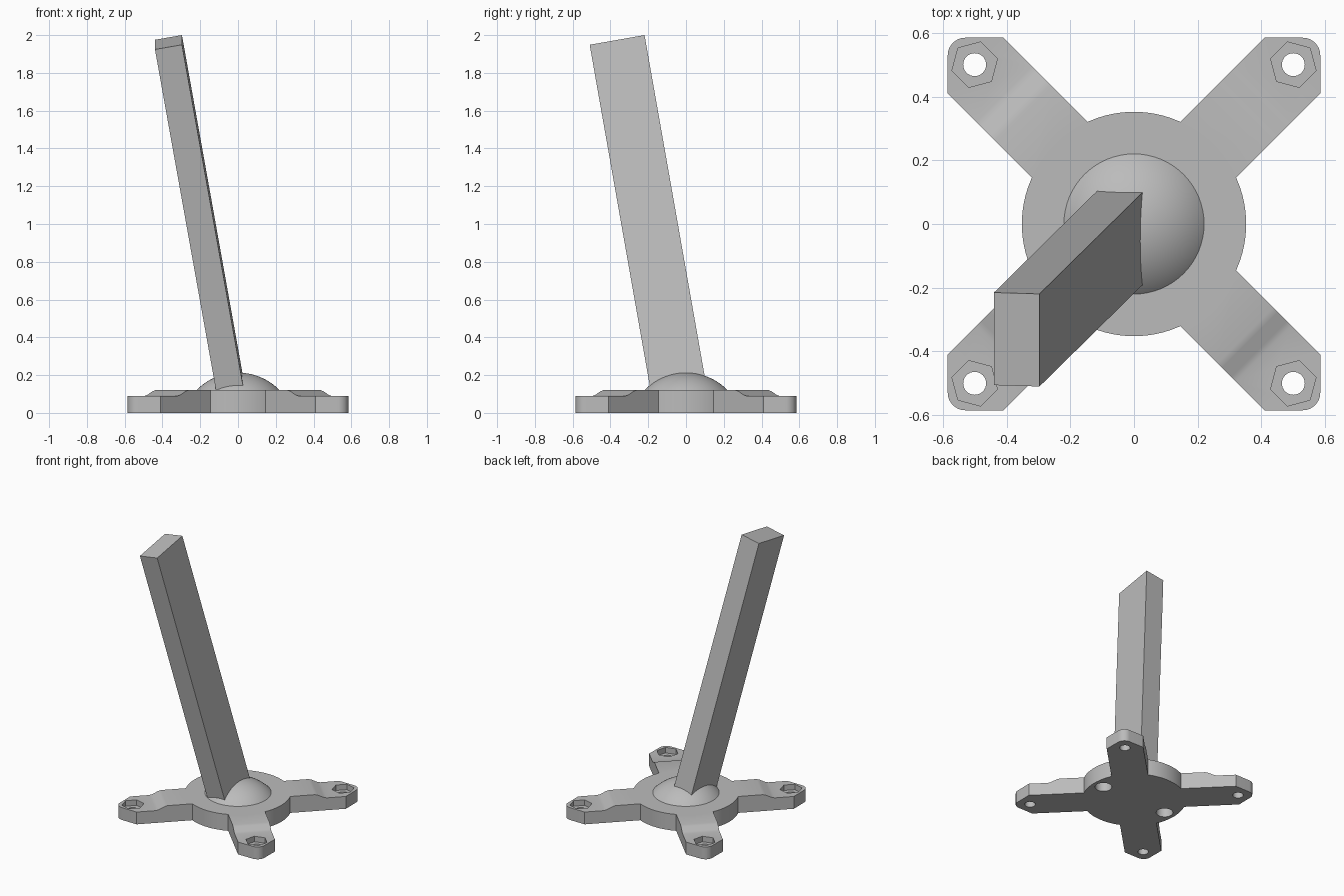
import bpy, bmesh
from math import radians, sin, cos, pi, sqrt
from mathutils import Matrix

cube = bpy.data.objects.get("Cube")
if cube:
    bpy.data.objects.remove(cube)

grey = bpy.data.materials.new("plain grey")
grey.use_nodes = True
COLOUR = (0.5, 0.5, 0.5, 1)
grey.diffuse_color = COLOUR
grey.node_tree.nodes["Principled BSDF"].inputs["Base Color"].default_value = COLOUR

DIAGONALS = [radians(45 + 90 * i) for i in range(4)]
PLATE = 0.12      # hub thickness
PAD = 0.09        # arm end thickness
HALF = 0.124      # arm half width
BOLT = 0.5 * sqrt(2)


def make(name, bm):
    bmesh.ops.recalc_face_normals(bm, faces=bm.faces)
    mesh = bpy.data.meshes.new(name)
    bm.to_mesh(mesh)
    bm.free()
    mesh.materials.append(grey)
    obj = bpy.data.objects.new(name, mesh)
    bpy.context.collection.objects.link(obj)
    return obj


def activate(obj):
    bpy.ops.object.select_all(action='DESELECT')
    obj.select_set(True)
    bpy.context.view_layer.objects.active = obj


def smooth(obj):
    activate(obj)
    bpy.ops.object.shade_smooth_by_angle(angle=radians(35))


def cylinder(bm, x, y, z0, z1, radius, sides, turn=0):
    place = Matrix.Translation((x, y, (z0 + z1) / 2)) @ Matrix.Rotation(turn, 4, 'Z')
    bmesh.ops.create_cone(bm, cap_ends=True, segments=sides, radius1=radius,
                          radius2=radius, depth=z1 - z0, matrix=place)


def combine(target, other, operation):
    mod = target.modifiers.new(operation.lower(), 'BOOLEAN')
    mod.operation = operation
    mod.solver = 'EXACT'
    mod.object = other
    activate(target)
    bpy.ops.object.modifier_apply(modifier=mod.name)
    bpy.data.objects.remove(other)


# Hub disc
bm = bmesh.new()
cylinder(bm, 0, 0, 0, PLATE, 0.352, 96)
base = make("mounting_base", bm)

# Four arms: lofted rows of (distance, half width, top height)
rows = [(0.2, HALF, PLATE), (0.495, HALF, PLATE), (0.515, HALF, 0.115),
        (0.555, HALF, 0.095), (0.575, HALF, PAD), (0.704, HALF, PAD)]
FILLET = 0.055
for i in range(6):
    a = radians(45 - i * 8.8)
    rows.append((0.749 + FILLET * cos(a), FILLET * sin(a), PAD))

bm = bmesh.new()
for angle in DIAGONALS:
    turn = Matrix.Rotation(angle, 4, 'Z')
    loops = []
    for s, w, top in rows:
        corners = ((s, -w, 0), (s, w, 0), (s, w, top), (s, -w, top))
        loops.append([bm.verts.new(c) for c in corners])
        bmesh.ops.transform(bm, matrix=turn, verts=loops[-1])
    for one, two in zip(loops, loops[1:]):
        for k in range(4):
            n = (k + 1) % 4
            bm.faces.new((one[k], one[n], two[n], two[k]))
    bm.faces.new(loops[0])
    bm.faces.new(loops[-1])
combine(base, make("arms", bm), 'UNION')

# Hexagonal nut pockets, then bolt holes and two blind holes underneath
pockets, holes = bmesh.new(), bmesh.new()
for angle in DIAGONALS:
    x, y = BOLT * cos(angle), BOLT * sin(angle)
    # create_cone starts its first corner on the y axis
    cylinder(pockets, x, y, 0.05, 0.2, 0.074, 6, angle - pi / 2)
    cylinder(holes, x, y, -0.1, 0.2, 0.036, 32)
for side in (-1, 1):
    cylinder(holes, side * 0.27, 0, -0.1, 0.08, 0.057, 32)
combine(base, make("pocket_cutter", pockets), 'DIFFERENCE')
combine(base, make("hole_cutter", holes), 'DIFFERENCE')
smooth(base)

# Shallow dome: the top of a sphere centred below the plate
PIVOT = -0.094
bm = bmesh.new()
bmesh.ops.create_uvsphere(bm, u_segments=64, v_segments=64, radius=0.307,
                          matrix=Matrix.Translation((0, 0, PIVOT)))
cut = bmesh.ops.bisect_plane(bm, geom=bm.verts[:] + bm.edges[:] + bm.faces[:],
                             plane_co=(0, 0, 0.11), plane_no=(0, 0, 1), clear_inner=True)
rim = [e for e in cut["geom_cut"] if isinstance(e, bmesh.types.BMEdge)]
bmesh.ops.contextual_create(bm, geom=rim)
smooth(make("dome", bm))

# Leaning rectangular post, tilted about the sphere centre
START, END = 0.16, 2.12
tilt = (Matrix.Translation((0, 0, PIVOT)) @ Matrix.Rotation(radians(10), 4, 'X')
        @ Matrix.Rotation(radians(-10), 4, 'Y'))
bm = bmesh.new()
bmesh.ops.create_cube(bm, size=1, matrix=tilt
                      @ Matrix.Translation((0, 0, (START + END) / 2))
                      @ Matrix.Diagonal((0.145, 0.295, END - START, 1)))
make("leaning_post", bm)
